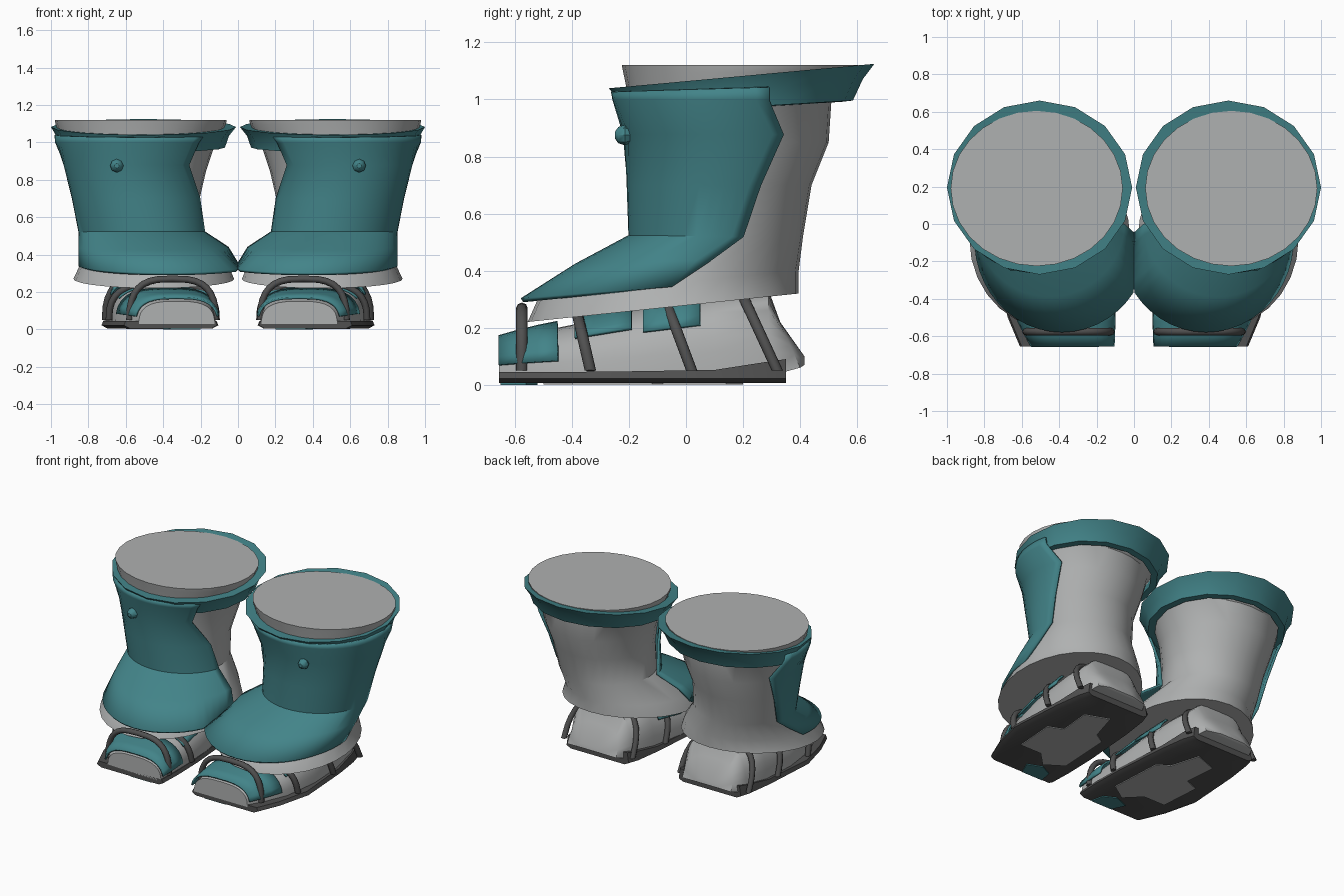
import bpy, bmesh, math
from math import pi, sin, cos, asin

if "Cube" in bpy.data.objects:
    bpy.data.objects.remove(bpy.data.objects["Cube"])


def colour(name, rgb):
    m = bpy.data.materials.new(name)
    m.diffuse_color = (*rgb, 1)
    m.use_nodes = True
    m.node_tree.nodes["Principled BSDF"].inputs["Base Color"].default_value = m.diffuse_color
    return m


TEAL = colour("teal", (0.055, 0.23, 0.25))
GREY = colour("light grey", (0.43, 0.44, 0.44))
DARK = colour("dark grey", (0.08, 0.08, 0.08))


def loft(name, rows, mat, closed=True, caps=True, thick=0, angle=35):
    """Skin rows of points into a surface, then mirror it to the other leg."""
    bm = bmesh.new()
    vs = [[bm.verts.new(p) for p in r] for r in rows]
    n = len(rows[0])
    for a, b in zip(vs, vs[1:]):
        for i in range(n if closed else n - 1):
            j = (i + 1) % n
            bm.faces.new((a[i], a[j], b[j], b[i]))
    if caps and closed:
        bm.faces.new(vs[0])
        if len(vs) > 1:
            bm.faces.new(vs[-1])
    bmesh.ops.recalc_face_normals(bm, faces=bm.faces)
    me = bpy.data.meshes.new(name)
    bm.to_mesh(me)
    bm.free()
    me.materials.append(mat)
    ob = bpy.data.objects.new(name, me)
    bpy.context.collection.objects.link(ob)
    bpy.ops.object.select_all(action='DESELECT')
    ob.select_set(True)
    bpy.context.view_layer.objects.active = ob
    bpy.ops.object.shade_smooth_by_angle(angle=math.radians(angle))
    if thick:
        s = ob.modifiers.new("thickness", 'SOLIDIFY')
        s.thickness, s.offset = thick, 0
    m = ob.modifiers.new("other leg", 'MIRROR')
    m.use_mirror_merge = False
    return ob


def ellipse(cx, cy, rx, ry, z, tilt=0, angles=None, n=28):
    """Horizontal ring; tilt raises it towards the back."""
    angles = angles or [2 * pi * i / n for i in range(n)]
    return [(max(0, cx + rx * cos(a)), cy + ry * sin(a), z + tilt * ry * sin(a))
            for a in angles]


# Trouser leg with a flared, slanted hem
loft("trouser_leg", [ellipse(*s) for s in (
    (.45, -.08, .43, .475, .27, .105), (.45, -.06, .39, .455, .355, .1),
    (.51, .115, .31, .295, .52), (.53, .13, .325, .31, .70),
    (.53, .16, .36, .34, .85), (.53, .155, .41, .355, 1.0),
    (.52, .19, .455, .41, 1.095), (.52, .19, .46, .415, 1.12))], GREY)

# Shin guard wrapping the front: ring, then where its outer and inner edges stop in y
guard = []
for ring, y_out, y_in in (
        ((.385, -.09, .46, .485, .34, .09), -.05, -.05),
        ((.45, .01, .395, .395, .435, .045), .09, .0),
        ((.51, .115, .335, .31, .52, .0), .20, .05),
        ((.53, .13, .35, .33, .70, .0), .26, .0),
        ((.53, .155, .395, .37, .88, .0), .34, -.12),
        ((.525, .17, .445, .42, 1.0, .0), .29, -.13),
        ((.515, .18, .46, .435, 1.04, .03), .29, -.13)):
    a0 = asin((y_out - ring[1]) / ring[3])
    a1 = -pi - asin((y_in - ring[1]) / ring[3])
    guard.append(ellipse(*ring, angles=[a0 + (a1 - a0) * i / 24 for i in range(25)]))
loft("shin_guard", guard, TEAL, closed=False, thick=.016)

# Slanted band round the top
band = [ellipse(*s, n=16) for s in (
    (.515, .185, .40, .36, .97, .06), (.515, .18, .445, .405, .972, .06),
    (.51, .19, .462, .43, 1.035, .085), (.505, .195, .495, .465, 1.082, .092),
    (.515, .19, .44, .395, 1.078, .092))]
loft("top_band", band + [band[0]], TEAL, caps=False)

# Small stud on the guard
stud = [[(.648 + .036 * sin(t) * cos(a), -.215 - .036 * cos(t), .875 + .036 * sin(t) * sin(a))
         for a in [2 * pi * i / 8 for i in range(8)]] for t in (.35, .9, 1.6, 2.4)]
loft("guard_stud", stud, TEAL)

# Foot: y, inner x, outer x, top height
FOOT = ((-.655, .125, .53, .15), (-.55, .12, .59, .18), (-.40, .12, .655, .21),
        (-.15, .13, .69, .27), (.10, .17, .68, .32), (.29, .20, .66, .33))


def foot_size(y):
    for a, b in zip(FOOT, FOOT[1:]):
        if y <= b[0]:
            t = (y - a[0]) / (b[0] - a[0])
            return [p + (q - p) * t for p, q in zip(a[1:], b[1:])]
    return FOOT[-1][1:]


def arch(y, x0, x1, h, angles, grow=0, base=.03, lean=0):
    """Rounded arch across the foot."""
    pts = []
    for a in angles:
        c, s = cos(a), max(0, sin(a))
        k = s ** .75
        pts.append(((x0 + x1) / 2 + ((x1 - x0) / 2 + grow) * math.copysign(abs(c) ** .65, c),
                    y + lean * k, base + (h - base + grow) * k))
    return pts


half = [pi * i / 16 for i in range(17)]
rows = [arch(s[0], *s[1:], half) for s in FOOT]
rows.append(arch(.40, .25, .62, .22, half, base=.06, lean=-.07))
rows.append(arch(.415, .36, .54, .10, half, base=.07))
loft("foot", rows, GREY, angle=50)

# Cloth panels over the toes and instep
for name, y0, y1, edge in (("toe_cover", -.655, -.45, .06),
                           ("front_instep_panel", -.39, -.19, .2),
                           ("rear_instep_panel", -.15, .05, .17)):
    arc = [pi * (edge + (1 - 2 * edge) * i / 14) for i in range(15)]
    ys = [y0 + (y1 - y0) * i / 3 for i in range(4)]
    loft(name, [arch(y, *foot_size(y), arc, grow=.018) for y in ys],
         TEAL, closed=False, thick=.012)

# Sole, thicker at the heel: y, inner x, outer x, top height
loft("sole", [[(x0 + .03, y, .006), (x1 - .03, y, .006), (x1, y, .022),
               (x1 - .01, y, h), (x0 + .01, y, h), (x0, y, .022)]
              for y, x0, x1, h in (
                  (-.655, .11, .61, .045), (-.5, .105, .675, .045), (-.28, .11, .73, .046),
                  (.10, .14, .705, .052), (.28, .165, .68, .08), (.35, .19, .66, .09))], DARK)

# Worn patches under the sole
loft("sole_worn_patch", [[(x, y, z) for x, y in (
    (.2, -.42), (.32, -.5), (.42, -.4), (.58, -.4), (.6, -.12), (.5, -.08),
    (.52, .14), (.36, .2), (.3, .0), (.22, -.05))] for z in (.001, .007)], GREY)
loft("sole_toe_patch", [[(x, y, z) for x, y in (
    (.2, -.65), (.36, -.65), (.4, -.56), (.3, -.52), (.22, -.56))]
    for z in (0, .007)], TEAL)

# Straps: base y, lean, inner x, outer x, top
for i, (y, lean, x0, x1, h) in enumerate((
        (-.575, .0, .12, .58, .27), (-.335, -.045, .115, .69, .245),
        (.02, -.09, .14, .71, .29), (.32, -.12, .18, .70, .31))):
    path = arch(y, x0, x1, h, half, base=.05, lean=lean)
    tube = []
    for k, p in enumerate(path):
        a, b = path[max(0, k - 1)], path[min(16, k + 1)]
        dx, dz = b[0] - a[0], b[2] - a[2]
        d = math.hypot(dx, dz)
        tube.append([(p[0] - dz / d * .018 * cos(t), p[1] + .02 * sin(t),
                      p[2] + dx / d * .018 * cos(t))
                     for t in [2 * pi * j / 8 for j in range(8)]])
    loft(f"strap_{i + 1}", tube, DARK, angle=60)
